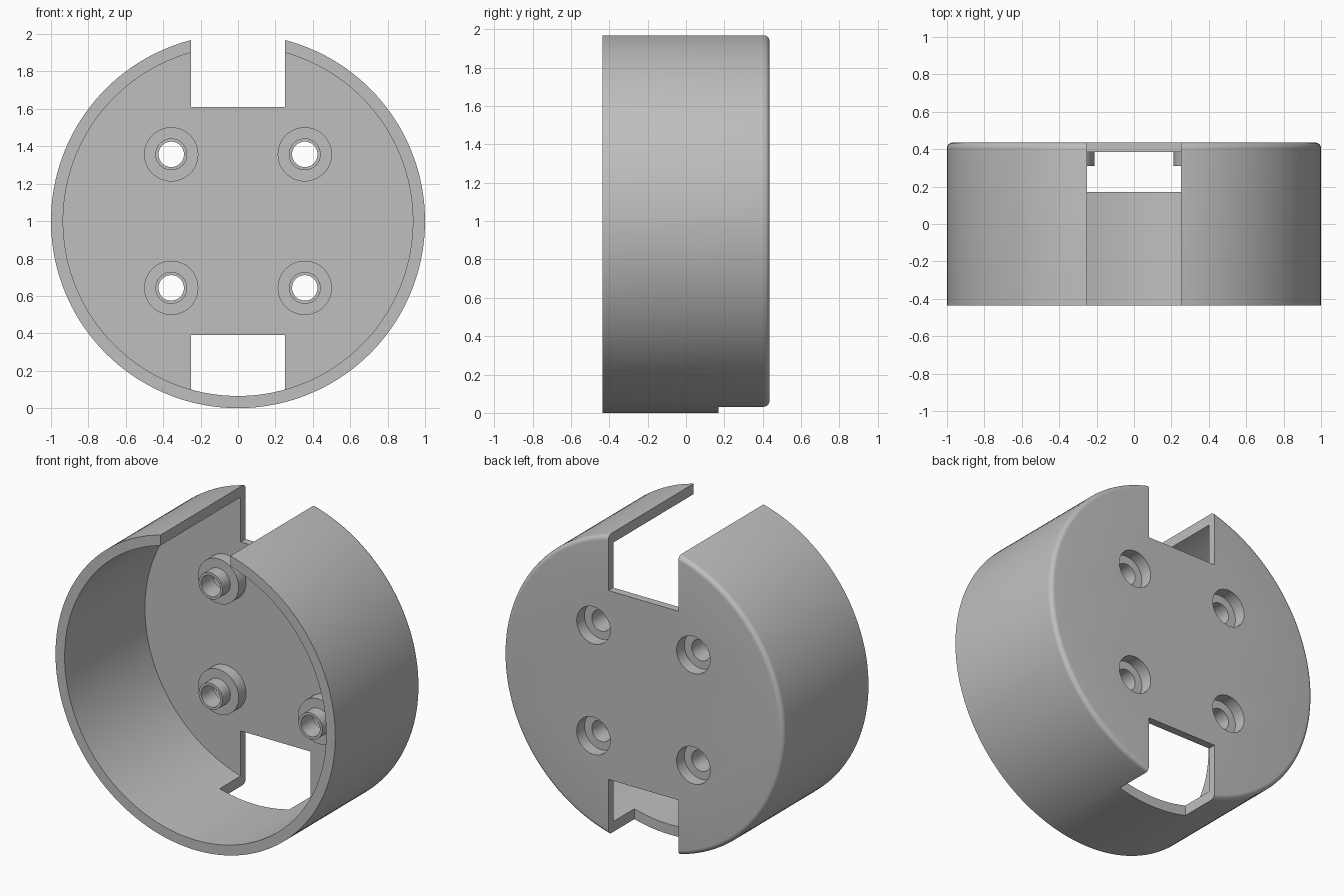
import bpy, bmesh
from math import pi, sin, cos
from mathutils import Matrix, Vector

default = bpy.data.objects.get("Cube")
if default:
    bpy.data.objects.remove(default, do_unlink=True)

BACK, FLOOR, FRONT = 0.435, 0.385, -0.435   # depths along y
OUTER, INNER, FILLET = 1.0, 0.935, 0.03     # shell radii
HOLE, BORE, OFFSET = 0.068, 0.12, 0.357     # screw holes
SLOT = 0.25                                 # half width of the notches

grey = bpy.data.materials.new("plain grey")
grey.use_nodes = True
colour = (0.52, 0.52, 0.52, 1)
grey.diffuse_color = colour
grey.node_tree.nodes["Principled BSDF"].inputs["Base Color"].default_value = colour


def add_object(name, bm):
    bmesh.ops.recalc_face_normals(bm, faces=bm.faces)
    mesh = bpy.data.meshes.new(name)
    bm.to_mesh(mesh)
    bm.free()
    mesh.materials.append(grey)
    obj = bpy.data.objects.new(name, mesh)
    bpy.context.collection.objects.link(obj)
    return obj


def lathe(name, profile, centre, steps, closed=False):
    """Turn (radius, y) points about the y axis; open ends become flat caps."""
    bm = bmesh.new()
    verts = [bm.verts.new((r, y, 0)) for r, y in profile]
    pairs = list(zip(verts, verts[1:]))
    if closed:
        pairs.append((verts[-1], verts[0]))
    edges = [bm.edges.new(p) for p in pairs]
    bmesh.ops.spin(bm, geom=verts + edges, cent=(0, 0, 0), axis=(0, 1, 0),
                   angle=2 * pi, steps=steps)
    bmesh.ops.remove_doubles(bm, verts=bm.verts, dist=0.0001)
    if not closed:
        bmesh.ops.holes_fill(bm, edges=bm.edges, sides=0)
    bmesh.ops.translate(bm, verts=bm.verts, vec=centre)
    return add_object(name, bm)


def box(name, low, high):
    low, high = Vector(low), Vector(high)
    bm = bmesh.new()
    bmesh.ops.create_cube(bm, size=1, matrix=Matrix.Translation((low + high) / 2)
                          @ Matrix.Diagonal((*(high - low), 1)))
    return add_object(name, bm)


def cut(target, cutter):
    cutter.hide_render = True
    mod = target.modifiers.new("cut", "BOOLEAN")
    mod.operation, mod.solver, mod.object = "DIFFERENCE", "EXACT", cutter
    bpy.context.view_layer.objects.active = target
    bpy.ops.object.modifier_apply(modifier=mod.name)
    bpy.data.objects.remove(cutter, do_unlink=True)


# Round cup with a rounded back edge
arc = [(OUTER - FILLET + FILLET * cos(a), BACK - FILLET + FILLET * sin(a))
       for a in (i * pi / 12 for i in range(7))]
shell = lathe("round_housing",
              [(INNER, FLOOR), (INNER, FRONT), (OUTER, FRONT)] + arc,
              (0, 0, 1), 144)

# Top notch runs the whole depth, bottom notch spares the front of the wall
cut(shell, box("top_notch", (-SLOT, -1, 1.61), (SLOT, 1, 2.5)))
cut(shell, box("bottom_notch", (-SLOT, 0.17, -0.5), (SLOT, 1, 0.39)))

# Four stepped screw posts over countersunk holes
parts = [shell]
for side, x in (("left", OFFSET), ("right", -OFFSET)):
    for level, z in (("upper", 1 + OFFSET), ("lower", 1 - OFFSET)):
        centre = (x, 0, z)
        cut(shell, lathe("bore", [(BORE, FLOOR - 0.1), (BORE, BACK + 0.1)], centre, 48))
        post = [(BORE, FLOOR), (0.145, FLOOR), (0.145, 0.31), (0.085, 0.31),
                (0.085, 0.23), (HOLE, 0.23), (HOLE, 0.355), (BORE, 0.355)]
        parts.append(lathe(f"{level}_{side}_post", post, centre, 48, closed=True))

# Smooth curves, sharp rims
bpy.ops.object.select_all(action="DESELECT")
for obj in parts:
    obj.select_set(True)
bpy.context.view_layer.objects.active = shell
bpy.ops.object.shade_smooth_by_angle(angle=pi / 6)
